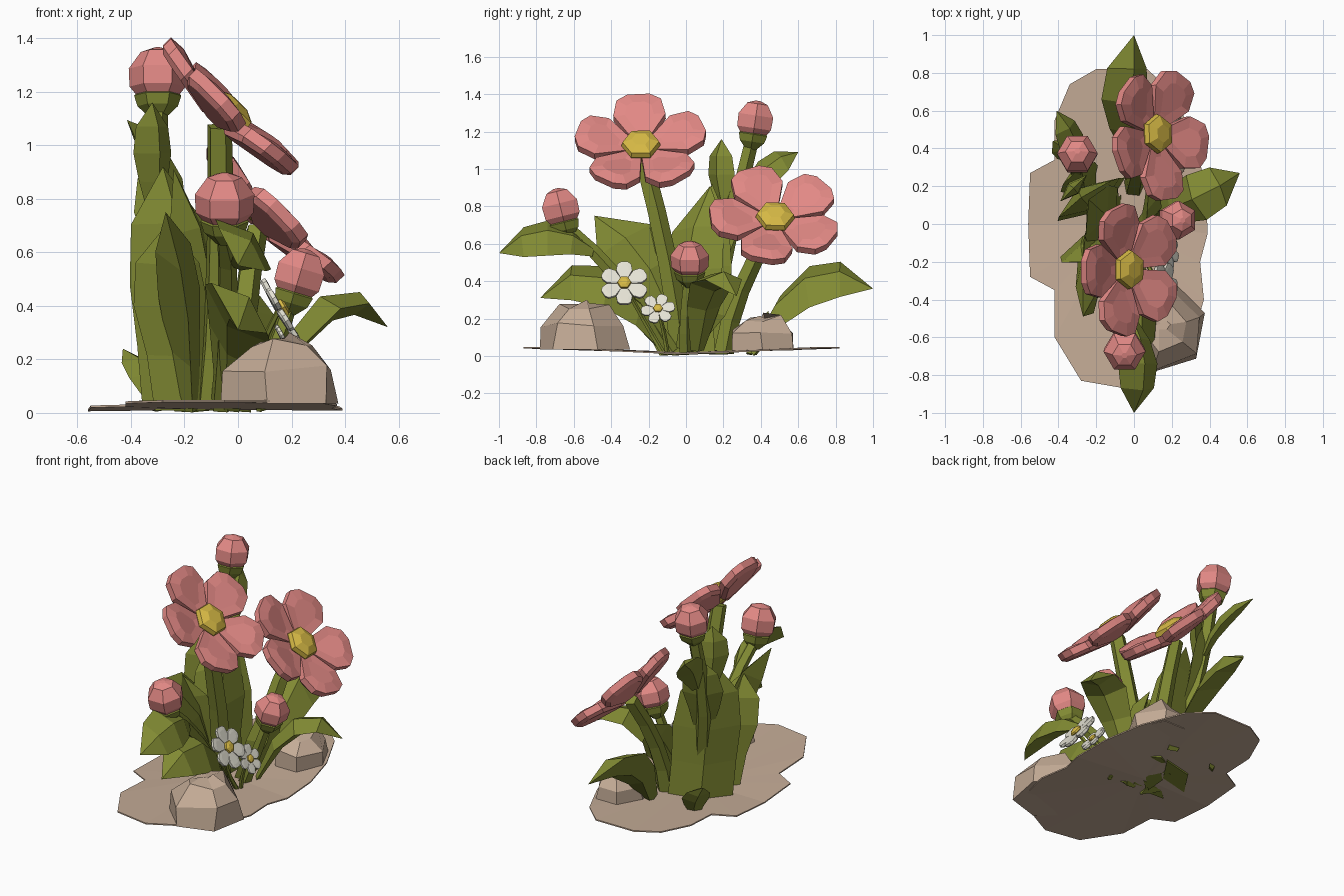
import bpy, bmesh, math, random
from mathutils import Vector, Matrix

random.seed(4)
cube = bpy.data.objects.get("Cube")
if cube:
    bpy.data.objects.remove(cube)


def material(name, rgb):
    mat = bpy.data.materials.new(name)
    mat.use_nodes = True
    mat.diffuse_color = (*rgb, 1)
    mat.node_tree.nodes["Principled BSDF"].inputs["Base Color"].default_value = (*rgb, 1)
    return mat


pink = material("petal pink", (.76, .25, .235))
green = material("leaf green", (.22, .255, .033))
yellow = material("pollen yellow", (.68, .49, .06))
white = material("small petal white", (.78, .76, .66))
tan = material("earth tan", (.56, .415, .31))


def finish(name, bm, mat, matrix=None):
    """Clean up a bmesh and turn it into a flat shaded object."""
    bmesh.ops.remove_doubles(bm, verts=bm.verts, dist=.0005)
    bmesh.ops.recalc_face_normals(bm, faces=bm.faces)
    if matrix:
        bm.transform(matrix)
    mesh = bpy.data.meshes.new(name)
    bm.to_mesh(mesh)
    bm.free()
    mesh.materials.append(mat)
    obj = bpy.data.objects.new(name, mesh)
    bpy.context.collection.objects.link(obj)
    return obj


def skin(bm, rings):
    """Bridge equal rings of points and cap both ends."""
    rows = [[bm.verts.new(p) for p in ring] for ring in rings]
    count = len(rows[0])
    for low, high in zip(rows, rows[1:]):
        for i in range(count):
            j = (i + 1) % count
            bm.faces.new((low[i], low[j], high[j], high[i]))
    bm.faces.new(rows[0][::-1])
    bm.faces.new(rows[-1])


def arc(start, middle, end, steps):
    """Smooth path through three points."""
    a, m, c = Vector(start), Vector(middle), Vector(end)
    b = 2 * m - (a + c) / 2
    ts = [i / steps for i in range(steps + 1)]
    return [a * (1 - t) ** 2 + b * 2 * t * (1 - t) + c * t * t for t in ts]


def loft(name, path, widths, thickness, sides, side, mat):
    """Sweep a polygon section along a path, kept above the floor."""
    side = Vector(side).normalized()
    rings = []
    for i, p in enumerate(path):
        along = path[min(i + 1, len(path) - 1)] - path[max(i - 1, 0)]
        normal = along.cross(side).normalized()
        ring = []
        for k in range(sides):
            a = math.tau * k / sides
            q = p + widths[i] * (side * math.cos(a) + normal * thickness * math.sin(a))
            q.z = max(q.z, .002)
            ring.append(q)
        rings.append(ring)
    bm = bmesh.new()
    skin(bm, rings)
    finish(name, bm, mat)


def leaf(name, base, middle, tip, width, foot=.3, side=None):
    """Thick pointed leaf with a ridge along its middle."""
    run = Vector(tip) - Vector(base)
    side = side or (-run.y, run.x, 0)
    shape = [foot, max(foot, .75), 1, .85, .001]
    loft(name, arc(base, middle, tip, 4), [width * s for s in shape], .4, 4, side, green)


def stem(name, base, middle, end, radius):
    path = arc(base, middle, end, 4)
    loft(name, path, [radius * (1.15 - .07 * i) for i in range(5)], 1, 5, (1, .2, 0), green)


def ball(name, rows, mat, matrix, sides=6):
    """Faceted solid of revolution from (radius, height) rows."""
    rings = [[(r * math.cos(math.tau * k / sides), r * math.sin(math.tau * k / sides), z)
              for k in range(sides)] for r, z in rows]
    bm = bmesh.new()
    skin(bm, rings)
    return finish(name, bm, mat, matrix)


def flower(name, centre, normal, turn, count, size, cup, mat):
    """Ring of thick, slightly cupped petals around a domed centre."""
    n = Vector(normal).normalized()
    u = Vector((0, 1, 0))
    u = (u - n * u.dot(n)).normalized()
    frame = Matrix((u, n.cross(u), n)).transposed().to_4x4()
    frame = Matrix.Translation(centre) @ frame @ Matrix.Scale(size, 4)
    half = [(.14, .1), (.62, .4), (.9, .34), (1, .17)]
    outline = half + [(r, -w) for r, w in half[::-1]]
    bm = bmesh.new()
    for i in range(count):
        spin = Matrix.Rotation(math.radians(turn) + math.tau * i / count, 3, 'Z')
        rings = []
        for inset, z in ((.85, -.13), (1, -.07), (1, .05), (.55, .06)):
            rings.append([spin @ Vector((.6 + (r - .6) * inset, w * inset * 5 / count,
                                         z + cup * r)) for r, w in outline])
        skin(bm, rings)
    finish(name + "_petals", bm, mat, frame)
    ball(name + "_centre", [(.2, -.08), (.3, .1), (.28, .18), (.14, .24)], yellow, frame)


def bud(name, centre, lean, size):
    """Closed bud sitting in a green cup."""
    aim = Vector(lean).to_track_quat('Z', 'Y').to_matrix().to_4x4()
    frame = Matrix.Translation(centre) @ aim @ Matrix.Scale(size, 4)
    ball(name, [(.55, -.95), (1, -.4), (1.03, .25), (.6, .85), (.15, 1)], pink, frame)
    ball(name + "_cup", [(.3, -1.5), (.72, -1.1), (.84, -.72), (.7, -.6)], green, frame)


# Ground slab, raised slightly at its two long ends
right_rim = [(-.05, -.87), (.1, -.79), (.3, -.65), (.37, -.4), (.35, -.2), (.39, -.05),
             (.38, .2), (.32, .45), (.2, .7), (.07, .82)]
left_rim = [(-.2, .82), (-.34, .74), (-.42, .55), (-.42, .34), (-.55, .27), (-.56, 0),
            (-.55, -.28), (-.42, -.35), (-.42, -.6), (-.28, -.83)]
rim = right_rim + left_rim
bm = bmesh.new()
levels = []
for lift in (.006, .014):
    outer = [bm.verts.new((x, y, lift + .034 * min(1, abs(y) / .7))) for x, y in rim]
    hub = bm.verts.new((-.08, 0, lift + .006))
    for i, v in enumerate(outer):
        bm.faces.new((v, outer[(i + 1) % len(outer)], hub))
    levels.append(outer)
for i in range(len(rim)):
    j = (i + 1) % len(rim)
    bm.faces.new((levels[0][i], levels[0][j], levels[1][j], levels[1][i]))
finish("ground", bm, tan)


# Faceted rocks
def rock(name, centre, size, turn):
    frame = Matrix.Translation(centre) @ Matrix.Rotation(turn, 4, 'Z') @ Matrix.Diagonal((*size, 1))
    obj = ball(name, [(1, 0), (.92, .52), (.5, .9), (.1, 1)], tan, frame)
    for v in obj.data.vertices:
        if v.co.z > centre[2] + .01:
            v.co += Vector([random.uniform(-.02, .02) for _ in range(3)])


rock("front_rock", (.155, -.54, .035), (.23, .25, .25), .3)
rock("back_rock", (.17, .41, .03), (.15, .19, .19), 0)

# Large open flowers and their stems
flower("tall_flower", (-.055, -.24, 1.1), (.7, -.03, .71), 92, 5, .35, .17, pink)
flower("low_flower", (.095, .475, .715), (.72, .05, .7), 114, 5, .35, .17, pink)
stem("tall_flower_stem", (-.1, -.03, .02), (-.07, -.1, .5), (-.07, -.235, 1.07), .055)
stem("low_flower_stem", (0, .2, .02), (.02, .29, .35), (.07, .47, .69), .05)

# Buds and their stems
bud("high_bud", (-.3, .37, 1.26), (0, .15, 1), .105)
bud("front_bud", (-.05, -.67, .79), (0, -.25, 1), .108)
bud("side_bud", (.23, .02, .515), (.3, 0, 1), .1)
stem("high_bud_stem", (-.15, .1, .02), (-.28, .22, .6), (-.3, .35, 1.15), .045)
stem("front_bud_stem", (-.06, -.08, .02), (-.04, -.35, .4), (-.05, -.64, .69), .04)
stem("side_bud_stem", (.05, 0, .02), (.13, 0, .22), (.2, .02, .43), .035)

# Broad upright leaves
facing = (.82, .57, 0)
leaf("broad_front_leaf", (-.19, -.04, .01), (-.22, -.2, .45), (-.27, -.49, .75), .2, .6, (-.15, .75, .45))
leaf("broad_back_leaf", (-.2, .14, .01), (-.24, .13, .48), (-.28, .14, .92), .2, .95, facing)
leaf("broad_left_leaf", (-.2, -.06, .01), (-.25, -.12, .4), (-.27, -.2, .7), .15, .8, (.9, .35, 0))
leaf("broad_inner_leaf", (-.12, .04, .01), (-.16, .03, .45), (-.24, .13, .91), .18, .7, (.4, .9, .1))

# Arching outer leaves, tilted towards the flower side
tilted = (1, 0, -.9)
leaf("front_low_leaf", (-.04, -.1, .02), (0, -.44, .37), (0, -.78, .31), .165, .35, tilted)
leaf("front_high_leaf", (-.02, -.5, .56), (.02, -.74, .63), (0, -1, .55), .14, .3, tilted)
leaf("rear_leaf", (0, .36, .02), (-.05, .66, .37), (0, 1, .36), .165, .4, tilted)
leaf("right_leaf", (.1, .06, .03), (.33, .14, .39), (.56, .27, .32), .13)
leaf("back_small_leaf", (-.3, .34, .01), (-.34, .39, .13), (-.43, .44, .24), .08, .4, facing)
leaf("middle_leaf", (.03, 0, .03), (.1, .1, .25), (.08, .24, .44), .12, .5, (.3, .9, -.3))

# Leaves on the high bud stem
leaf("high_rear_leaf", (-.29, .3, .8), (-.33, .43, .98), (-.41, .6, 1.09), .095, .4, (.6, .45, -.6))
leaf("high_front_leaf", (-.31, .22, .75), (-.32, .19, .97), (-.32, .19, 1.16), .1, .4, (.7, .7, 0))
leaf("high_middle_leaf", (-.25, .18, .5), (-.29, .24, .75), (-.28, .3, 1), .12, .5, facing)

# Small white flowers
flower("large_daisy", (.155, -.33, .385), (.86, 0, .5), 30, 6, .13, .05, white)
flower("small_daisy", (.185, -.15, .25), (.86, 0, .5), 10, 6, .09, .05, white)
stem("large_daisy_stem", (.08, -.12, .01), (.08, -.23, .2), (.15, -.33, .38), .013)
stem("small_daisy_stem", (.09, -.1, .01), (.12, -.12, .13), (.18, -.15, .25), .012)
